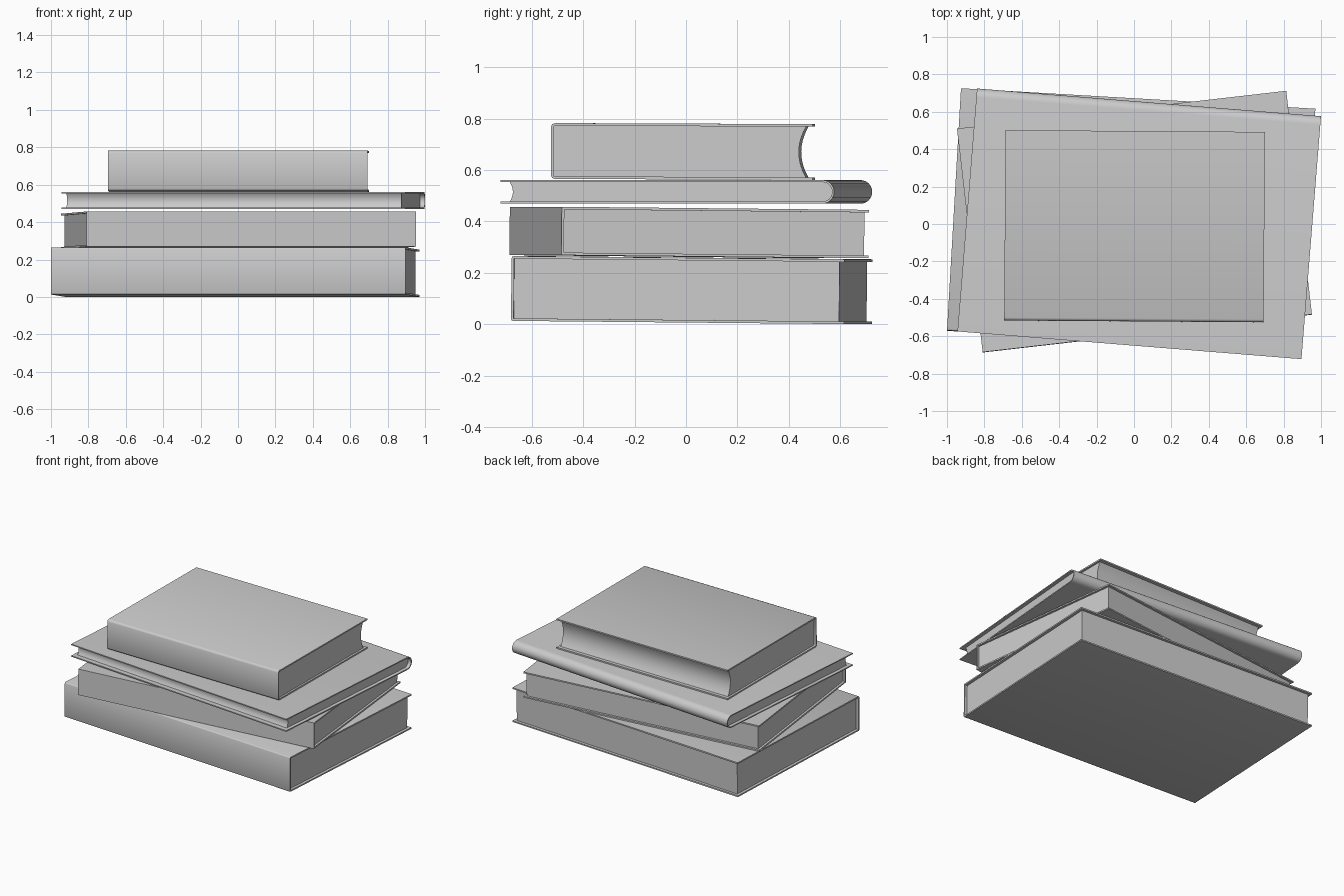
import bpy, bmesh
from math import sin, cos, pi, radians
from mathutils import Euler

if "Cube" in bpy.data.objects:
    bpy.data.objects.remove(bpy.data.objects["Cube"])


def extrude_profile(name, pts, width, loc, rot, angle):
    """Extrude a closed (y, z) profile along x, centred on the origin."""
    bm = bmesh.new()
    a = [bm.verts.new((-width / 2, y, z)) for y, z in pts]
    b = [bm.verts.new((width / 2, y, z)) for y, z in pts]
    n = len(pts)
    bm.faces.new(a)
    bm.faces.new(b[::-1])
    for i in range(n):
        j = (i + 1) % n
        bm.faces.new((a[i], b[i], b[j], a[j]))
    bmesh.ops.recalc_face_normals(bm, faces=bm.faces[:])
    me = bpy.data.meshes.new(name)
    bm.to_mesh(me)
    bm.free()
    ob = bpy.data.objects.new(name, me)
    bpy.context.collection.objects.link(ob)
    ob.location, ob.rotation_euler = loc, rot
    bpy.ops.object.select_all(action='DESELECT')
    bpy.context.view_layer.objects.active = ob
    ob.select_set(True)
    bpy.ops.object.shade_smooth_by_angle(angle=radians(angle))
    return ob


def spine(y0, h, r, seg):
    """Spine curve from bottom to top with rounded corners of radius r."""
    if r <= 0:
        return [(y0, -h / 2), (y0, h / 2)]
    low = [(y0 + r - r * sin(pi / 2 * i / seg), -h / 2 + r - r * cos(pi / 2 * i / seg))
           for i in range(seg + 1)]
    high = [(y, -z) for y, z in reversed(low)]
    if abs(r - h / 2) < 1e-6:
        high = high[1:]
    return low + high


def book(name, width, depth, h, loc, turn, tilt, r, seg, inset, end_inset, hollow, t=0.01):
    rot = Euler((tilt, 0, radians(turn)))
    d = depth / 2
    outer = spine(-d, h, r, seg)
    inner = spine(-d + t, h - 2 * t, max(r - t, 0), seg)
    # cover: two boards joined by the spine
    cover = [(d, -h / 2)] + outer + [(d, h / 2), (d, h / 2 - t)] + inner[::-1] + [(d, -h / 2 + t)]
    extrude_profile(name + "_cover", cover, width, loc, rot, 50)
    # page block with a flat or hollow fore edge
    hp = h / 2 - t
    n = 10 if hollow else 1
    fore = []
    for i in range(n + 1):
        s = 1 - 2 * i / n
        fore.append((d - inset - hollow * (1 - s * s), hp * s))
    extrude_profile(name + "_pages", inner + fore, width - 2 * end_inset, loc, rot, 35)


# stack from bottom to top
book("bottom_book", 1.898, 1.297, 0.252, (-0.015, 0.0225, 0.133), -3.3, -0.0095,
     0.008, 2, 0.02, 0.02, 0)
book("second_book", 1.772, 1.203, 0.188, (0.0025, 0.0125, 0.357), 6.55, -0.010,
     0, 1, 0.016, 0.016, 0)
book("round_spine_book", 1.845, 1.303, 0.092, (0.028, 0.001, 0.515), 180 - 4.6, 0,
     0.046, 6, 0.035, 0.025, 0.012, 0.008)
book("top_book", 1.387, 1.017, 0.217, (0.003, -0.012, 0.672), -0.4, -0.004,
     0.015, 2, 0.025, 0.015, 0.028)
